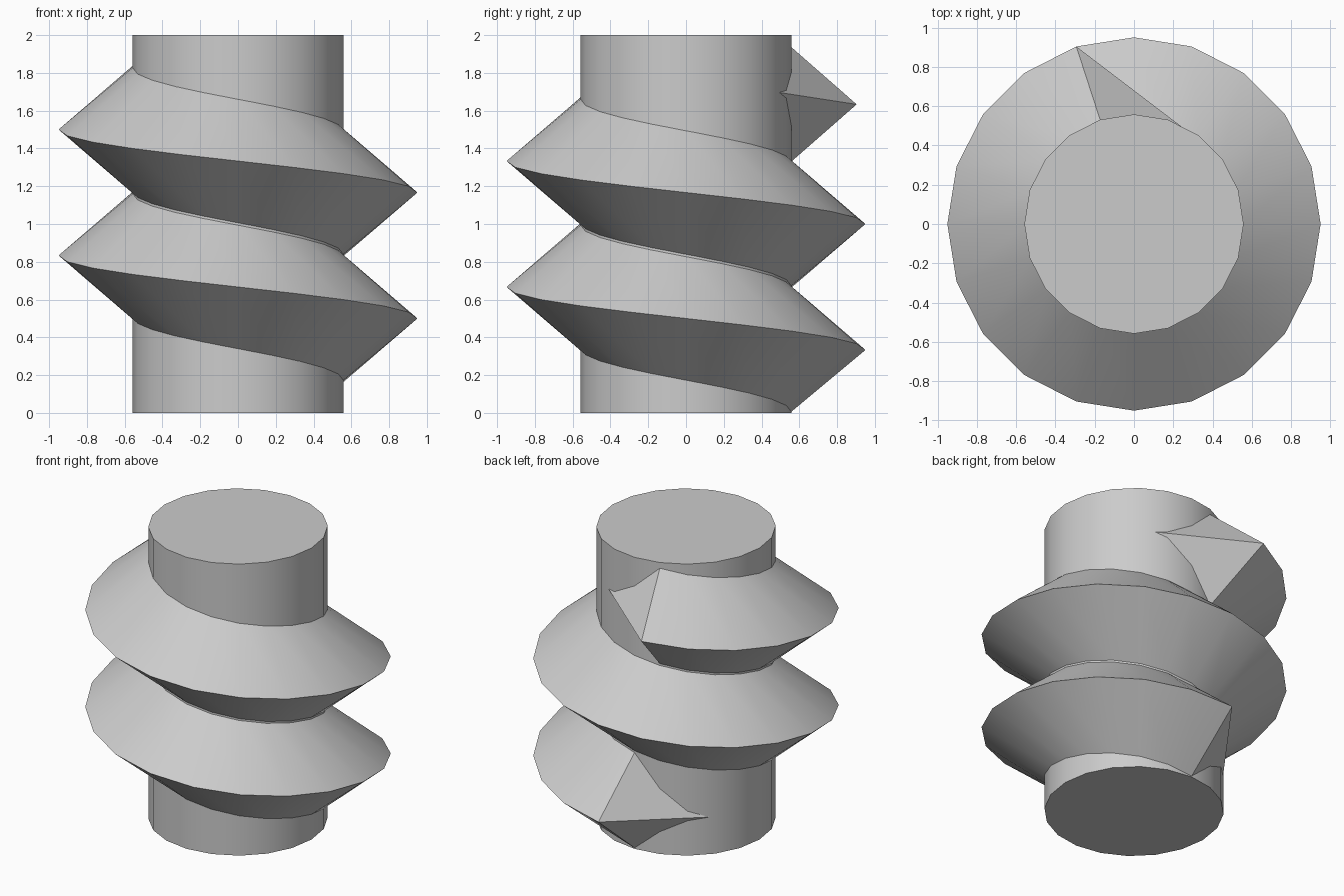
import bpy, bmesh
from math import sin, cos, radians

cube = bpy.data.objects.get("Cube")
if cube:
    bpy.data.objects.remove(cube)

SIDES = 20
PITCH = 2 / 3
STEP = 360 / SIDES
RISE = PITCH / SIDES
CORE_R, ROOT_R, CREST_R = 0.558, 0.55, 0.95
COUNT = 40          # thread sections

steel = bpy.data.materials.new("grey_metal")
steel.use_nodes = True
grey = (0.6, 0.6, 0.6, 1)
steel.diffuse_color = grey
steel.node_tree.nodes["Principled BSDF"].inputs["Base Color"].default_value = grey


def polar(radius, degrees, z):
    a = radians(degrees)
    return (radius * cos(a), radius * sin(a), z)


def finish(obj):
    obj.data.materials.append(steel)
    bpy.ops.object.select_all(action="DESELECT")
    bpy.context.view_layer.objects.active = obj
    obj.select_set(True)
    bpy.ops.object.shade_smooth_by_angle(angle=radians(30))


# Core shaft
bpy.ops.mesh.primitive_cylinder_add(vertices=SIDES, radius=CORE_R, depth=2, location=(0, 0, 1))
core = bpy.context.object
core.name = "core_shaft"
finish(core)

# Left-handed V thread, climbing clockwise from the back
bm = bmesh.new()
rings = []
for i in range(COUNT):
    angle = 90 - STEP * i
    z = PITCH / 2 + RISE * i
    section = ((ROOT_R, z - PITCH / 2), (CREST_R, z), (ROOT_R, z + PITCH / 2))
    rings.append([bm.verts.new(polar(r, angle, h)) for r, h in section])
for a, b in zip(rings, rings[1:]):
    for k in range(3):
        n = (k + 1) % 3
        bm.faces.new((a[k], a[n], b[n], b[k]))

# Pointed run-outs that sink into the shaft at both ends
start_tip = bm.verts.new(polar(0.552, 90 + 3 * STEP, 0.25))
end_tip = bm.verts.new(polar(0.541, 3 * STEP, 1.705))
for ring, tip in ((rings[0], start_tip), (rings[-1], end_tip)):
    for k in range(3):
        bm.faces.new((ring[k], ring[(k + 1) % 3], tip))

bmesh.ops.recalc_face_normals(bm, faces=bm.faces)
mesh = bpy.data.meshes.new("screw_thread")
bm.to_mesh(mesh)
bm.free()
thread = bpy.data.objects.new("screw_thread", mesh)
bpy.context.collection.objects.link(thread)
finish(thread)
